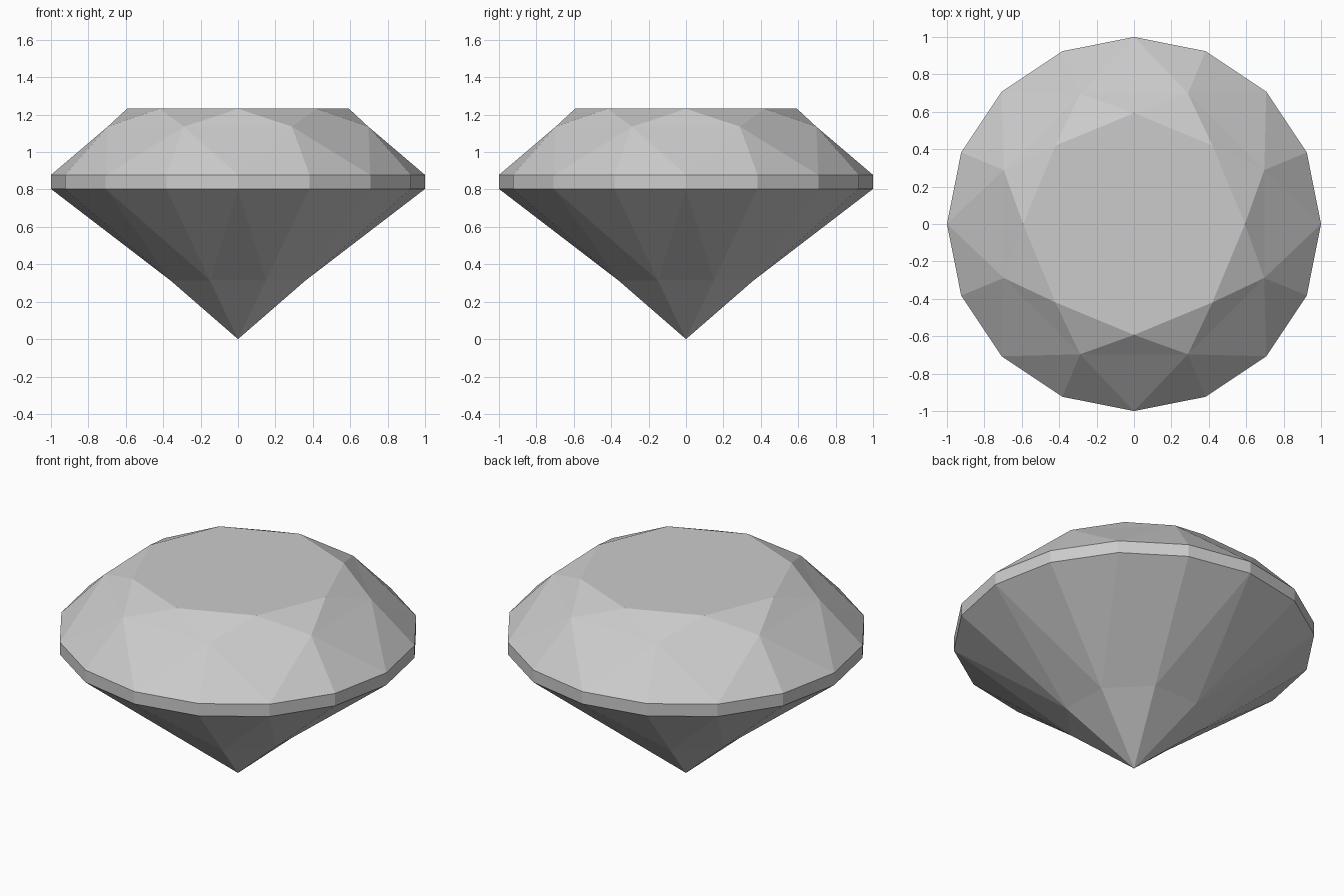
import bpy
import bmesh
from math import cos, sin, pi

cube = bpy.data.objects.get("Cube")
if cube:
    bpy.data.objects.remove(cube, do_unlink=True)

# Proportions of the cut stone
FOLD = 8
TABLE_R, TABLE_Z = 0.593, 1.232
CROWN_R, CROWN_Z = 0.754, 1.136
GIRDLE_TOP, GIRDLE_BOTTOM = 0.878, 0.803
PAVILION_R, PAVILION_Z = 0.39, 0.313

bm = bmesh.new()


def ring(count, radius, z, offset=0.0):
    """Ring of vertices, turned by a fraction of one step."""
    step = 2 * pi / count
    return [bm.verts.new((radius * cos((i + offset) * step),
                          radius * sin((i + offset) * step), z))
            for i in range(count)]


table = ring(FOLD, TABLE_R, TABLE_Z)
crown = ring(FOLD, CROWN_R, CROWN_Z, 0.5)
upper = ring(2 * FOLD, 1.0, GIRDLE_TOP)
lower = ring(2 * FOLD, 1.0, GIRDLE_BOTTOM)
pavilion = ring(FOLD, PAVILION_R, PAVILION_Z, 0.5)
culet = bm.verts.new((0, 0, 0))


def girdle_facets(mids, girdle, k):
    """Two half facets and one main facet between the girdle and a mid ring."""
    before, main, after = (girdle[2 * k - 1], girdle[2 * k],
                           girdle[(2 * k + 1) % len(girdle)])
    bm.faces.new((mids[k - 1], before, main))
    bm.faces.new((mids[k - 1], main, mids[k]))
    bm.faces.new((mids[k], main, after))


# Flat table on top
bm.faces.new(table)
for k in range(FOLD):
    # Crown: star facets, bezel tips, bezels and upper halves
    bm.faces.new((table[k], crown[k], table[(k + 1) % FOLD]))
    bm.faces.new((table[k], crown[k - 1], crown[k]))
    girdle_facets(crown, upper, k)
    # Pavilion: lower halves, mains and culet tips
    girdle_facets(pavilion, lower, k)
    bm.faces.new((pavilion[k - 1], pavilion[k], culet))

# Upright girdle band
for i in range(2 * FOLD):
    bm.faces.new((upper[i - 1], lower[i - 1], lower[i], upper[i]))

bmesh.ops.recalc_face_normals(bm, faces=bm.faces)
mesh = bpy.data.meshes.new("cut_gemstone")
bm.to_mesh(mesh)
bm.free()

# Plain grey stone
grey = bpy.data.materials.new("light_grey")
grey.use_nodes = True
colour = (0.6, 0.6, 0.6, 1.0)
grey.diffuse_color = colour
grey.node_tree.nodes["Principled BSDF"].inputs["Base Color"].default_value = colour
mesh.materials.append(grey)

gem = bpy.data.objects.new("cut_gemstone", mesh)
bpy.context.collection.objects.link(gem)
